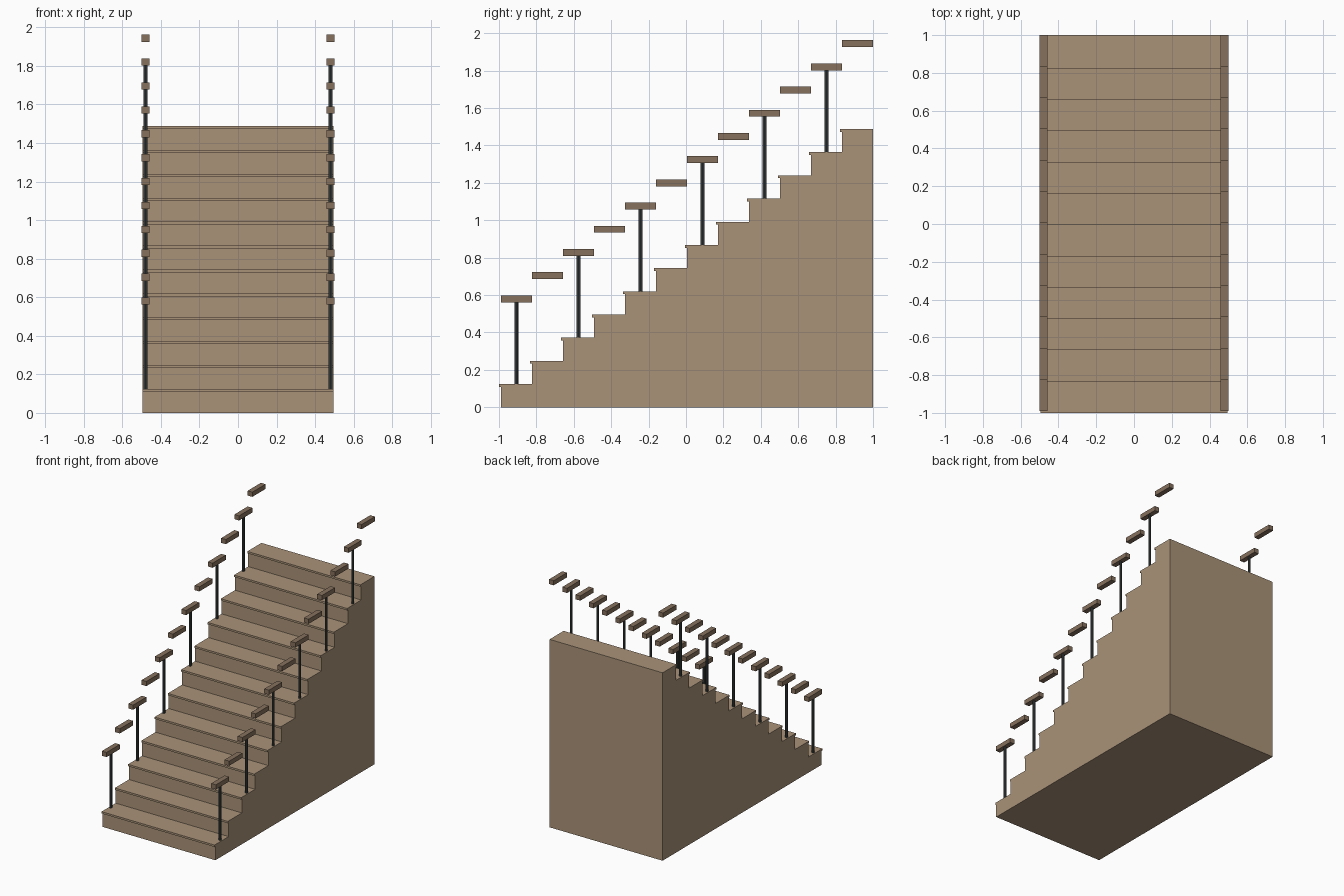
import bpy, bmesh
from mathutils import Matrix

if "Cube" in bpy.data.objects:
    bpy.data.objects.remove(bpy.data.objects["Cube"])

N = 12                      # steps
RISE, DEPTH = 0.124, 1.99 / 12
Y0, HALF_W = -0.99, 0.495
TREAD_T, NOSE = 0.015, 0.01
RAIL_X, RAIL_W, RAIL_H, RAIL_Z0 = 0.479, 0.041, 0.037, 0.58


def material(name, rgb):
    m = bpy.data.materials.new(name)
    m.diffuse_color = (*rgb, 1)
    m.use_nodes = True
    m.node_tree.nodes["Principled BSDF"].inputs["Base Color"].default_value = m.diffuse_color
    return m


wood = material("wood", (0.40, 0.29, 0.19))
dark_wood = material("dark_wood", (0.24, 0.165, 0.11))
metal = material("dark_metal", (0.055, 0.065, 0.065))


def finish(name, bm, mat):
    bmesh.ops.recalc_face_normals(bm, faces=bm.faces)
    mesh = bpy.data.meshes.new(name)
    bm.to_mesh(mesh)
    bm.free()
    mesh.materials.append(mat)
    obj = bpy.data.objects.new(name, mesh)
    bpy.context.collection.objects.link(obj)
    return obj


def box(name, lo, hi, mat):
    bm = bmesh.new()
    mid = [(a + b) / 2 for a, b in zip(lo, hi)]
    size = [b - a for a, b in zip(lo, hi)]
    bmesh.ops.create_cube(bm, size=1, matrix=Matrix.Translation(mid) @ Matrix.Diagonal((*size, 1)))
    return finish(name, bm, mat)


# Solid stair body: stepped side profile extruded across the width
profile = [(1.0, 0), (Y0, 0)]
for i in range(N):
    z = (i + 1) * RISE - TREAD_T
    profile += [(Y0 + i * DEPTH, z), (Y0 + (i + 1) * DEPTH, z)]
bm = bmesh.new()
face = bm.faces.new([bm.verts.new((-HALF_W, y, z)) for y, z in profile])
ext = bmesh.ops.extrude_face_region(bm, geom=[face], use_keep_orig=True)
bmesh.ops.translate(bm, vec=(2 * HALF_W, 0, 0),
                    verts=[v for v in ext["geom"] if isinstance(v, bmesh.types.BMVert)])
finish("stair_body", bm, wood)

for i in range(N):
    y, top = Y0 + i * DEPTH, (i + 1) * RISE
    # Tread with a small nosing over the riser
    box(f"tread_{i + 1}", (-HALF_W, y - NOSE, top - TREAD_T), (HALF_W, y + DEPTH, top), wood)

    for side, s in (("left", -1), ("right", 1)):
        # Short handrail block above each step
        x, rz = s * RAIL_X, RAIL_Z0 + i * RISE
        box(f"handrail_{side}_{i + 1}", (x - RAIL_W / 2, y, rz - RAIL_H / 2),
            (x + RAIL_W / 2, y + DEPTH, rz + RAIL_H / 2), dark_wood)
        # Baluster on every second step
        if i % 2 == 0:
            bottom, high = top, rz - RAIL_H / 2
            bm = bmesh.new()
            bmesh.ops.create_cone(bm, cap_ends=True, segments=8, radius1=0.0105, radius2=0.0105,
                                  depth=high - bottom,
                                  matrix=Matrix.Translation((x, y + DEPTH / 2, (bottom + high) / 2)))
            finish(f"baluster_{side}_{i + 1}", bm, metal)
